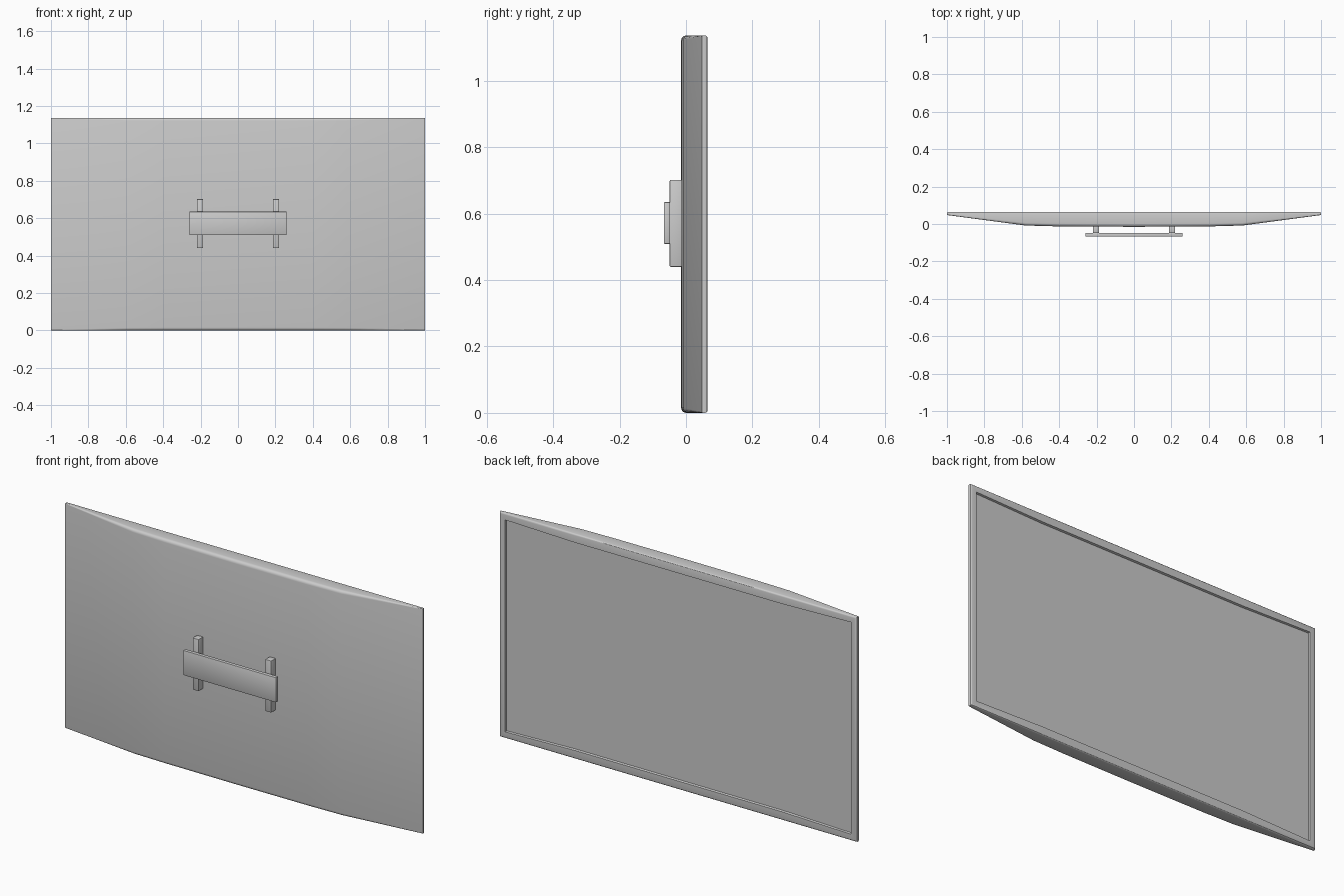
import bpy, bmesh, math

if "Cube" in bpy.data.objects:
    bpy.data.objects.remove(bpy.data.objects["Cube"])

H, FRONT = 1.137, 0.065          # panel height, y of the screen side
# x station -> y of the curved rear surface
REAR = [(0.0, -0.015), (0.4, -0.013), (0.58, -0.008), (1.0, 0.048)]
STATIONS = [(-x, y) for x, y in REAR[:0:-1]] + REAR


def finish(name, bm):
    bmesh.ops.recalc_face_normals(bm, faces=bm.faces)
    me = bpy.data.meshes.new(name)
    bm.to_mesh(me)
    bm.free()
    ob = bpy.data.objects.new(name, me)
    bpy.context.collection.objects.link(ob)
    bpy.ops.object.select_all(action='DESELECT')
    bpy.context.view_layer.objects.active = ob
    ob.select_set(True)
    bpy.ops.object.shade_smooth_by_angle(angle=math.radians(30))
    return ob


def section(yb):
    """Closed y/z section: flat screen side, rounded rear corners."""
    r = 0.016 * (FRONT - yb) / 0.08
    upper = [(yb + r - r * math.sin(a), H - r + r * math.cos(a))
             for a in (i * math.pi / 8 for i in range(5))]
    lower = [(y, H - z) for y, z in reversed(upper)]
    return [(FRONT, H)] + upper + lower + [(FRONT, 0)]


# Panel: lofted shell, one flat screen face with a recessed display
bm = bmesh.new()
rings = [[bm.verts.new((x, y, z)) for y, z in section(yb)] for x, yb in STATIONS]
n = len(rings[0])
for a, b in zip(rings, rings[1:]):
    for i in range(n - 1):
        bm.faces.new((a[i], a[i + 1], b[i + 1], b[i]))
bm.faces.new(rings[0])
bm.faces.new(rings[-1])
screen = bm.faces.new([r[0] for r in rings] + [r[-1] for r in reversed(rings)])
bmesh.ops.recalc_face_normals(bm, faces=bm.faces)
bmesh.ops.bevel(bm, geom=list(screen.edges), offset=0.008, segments=3,
                profile=0.5, affect='EDGES')
bm.normal_update()
screen = max((f for f in bm.faces if f.normal.y > 0.99), key=lambda f: f.calc_area())
bmesh.ops.inset_region(bm, faces=[screen], thickness=0.035, depth=0)
bmesh.ops.inset_region(bm, faces=[screen], thickness=0.003, depth=-0.01)
finish("display_panel", bm)


def box(name, lo, hi, bevel):
    bm = bmesh.new()
    bmesh.ops.create_cube(bm, size=1)
    for v in bm.verts:
        v.co = [(l + h) / 2 + c * (h - l) for l, h, c in zip(lo, hi, v.co)]
    bmesh.ops.bevel(bm, geom=list(bm.edges), offset=bevel, segments=2,
                    profile=0.5, affect='EDGES')
    return finish(name, bm)


# Wall mount: two upright rails and a cross plate
for side, cx in (("left", -0.203), ("right", 0.203)):
    box(f"mount_rail_{side}", (cx - 0.017, -0.049, 0.44), (cx + 0.017, -0.008, 0.702), 0.003)
box("mount_plate", (-0.26, -0.067, 0.509), (0.26, -0.048, 0.635), 0.003)
